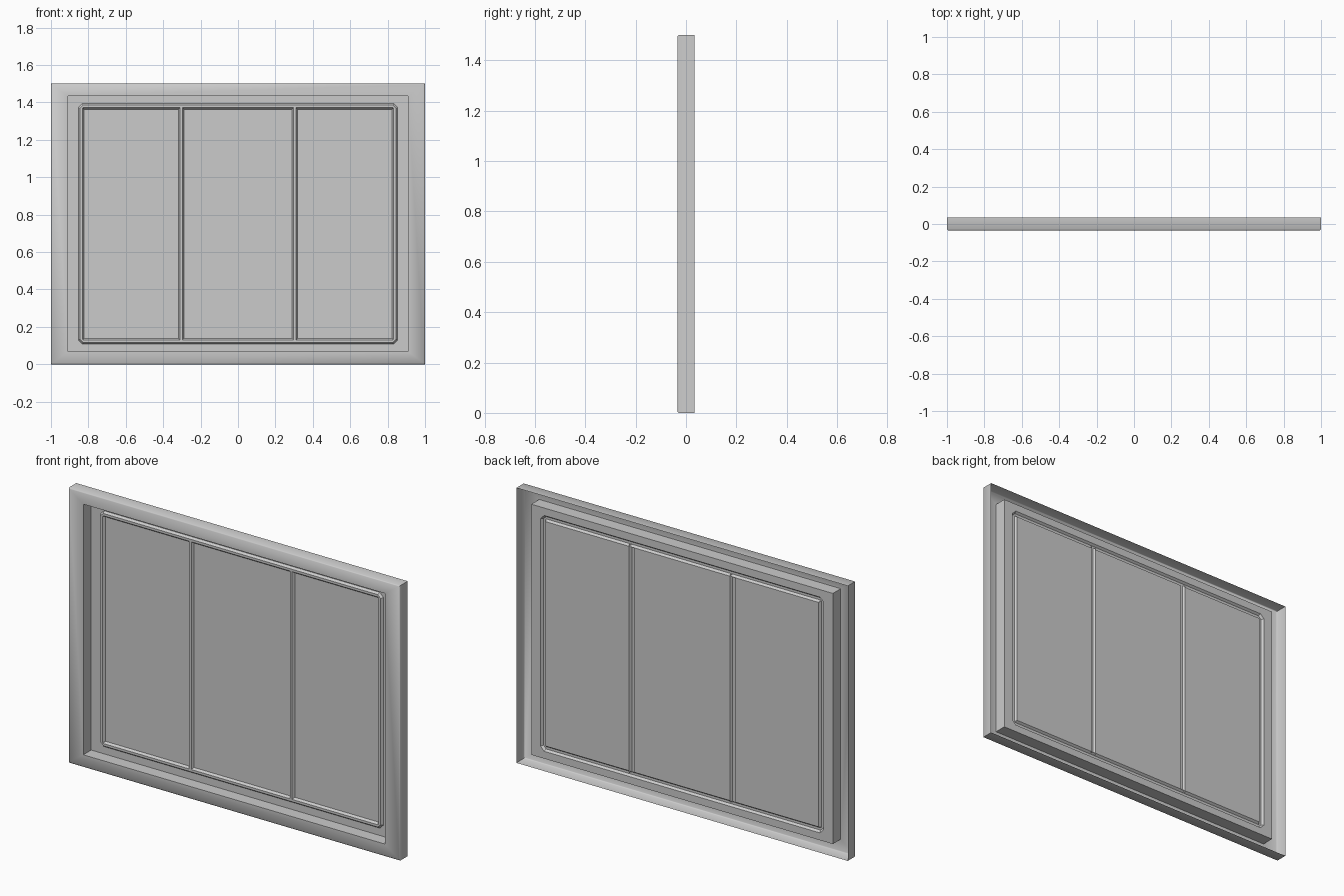
import bpy, bmesh, math

if "Cube" in bpy.data.objects:
    bpy.data.objects.remove(bpy.data.objects["Cube"])

BACK, FRONT = 0.034, -0.034      # depth of the hollow pressed shell
BEAD = BACK - 0.012              # crest of the raised beads
MULLION_X = 0.304


def finish(name, bm, smooth=None):
    bmesh.ops.remove_doubles(bm, verts=bm.verts, dist=1e-5)
    me = bpy.data.meshes.new(name)
    bm.to_mesh(me)
    bm.free()
    ob = bpy.data.objects.new(name, me)
    bpy.context.collection.objects.link(ob)
    if smooth:
        bpy.ops.object.select_all(action='DESELECT')
        ob.select_set(True)
        bpy.context.view_layer.objects.active = ob
        bpy.ops.object.shade_smooth_by_angle(angle=math.radians(smooth))
    return ob


def ring_sheet(name, loops, smooth=None):
    """Skin rectangular loops (half width, z low, z high, y, corner cut), outside to inside."""
    bm = bmesh.new()
    rows = []
    for w, lo, hi, y, c in loops:
        pts = [(-w + c, lo), (w - c, lo), (w, lo + c), (w, hi - c),
               (w - c, hi), (-w + c, hi), (-w, hi - c), (-w, lo + c)]
        rows.append([bm.verts.new((x, y, z)) for x, z in pts])
    for a, b in zip(rows, rows[1:]):
        for i in range(8):
            j = (i + 1) % 8
            bm.faces.new((a[i], a[j], b[j], b[i]))
    return finish(name, bm, smooth)


def strip_sheet(name, profile, lo, hi):
    """Extrude an open (x, y) profile upward."""
    bm = bmesh.new()
    rows = [[bm.verts.new((x, y, z)) for z in (lo, hi)] for x, y in profile]
    for a, b in zip(rows, rows[1:]):
        bm.faces.new((a[0], b[0], b[1], a[1]))
    return finish(name, bm)


# Outer frame: open at the back, softened front edge, deep inner wall
e = 0.005
ring_sheet("outer_frame", [
    (1.0, 0.0, 1.5, BACK, 0),
    (1.0, 0.0, 1.5, FRONT + e, 0),
    (1.0 - e, e, 1.5 - e, FRONT, 0),
    (0.91, 0.068, 1.435, FRONT, 0),
    (0.91, 0.068, 1.435, BACK, 0)], smooth=50)

# Flat border at the bottom of the recess
outer = (0.854, 0.108, 1.394, BACK, 0.022)
ring_sheet("panel_border", [(0.91, 0.068, 1.435, BACK, 0), outer])

# Raised bead around the panes, hollow behind
ring_sheet("rim_bead", [
    outer,
    (0.845, 0.117, 1.385, BEAD, 0.017),
    (0.832, 0.130, 1.372, BEAD, 0.004),
    (0.823, 0.139, 1.363, BACK, 0)])

# Dividing beads
for side, s in (("left", -1), ("right", 1)):
    c = s * MULLION_X
    strip_sheet(side + "_mullion",
                [(c - 0.015, BACK), (c - 0.007, BEAD), (c + 0.007, BEAD), (c + 0.015, BACK)],
                0.130, 1.372)

# Three panes between the beads
inner, outer_m = MULLION_X - 0.015, MULLION_X + 0.015
for name, x0, x1 in (("left_pane", -0.823, -outer_m),
                     ("middle_pane", -inner, inner),
                     ("right_pane", outer_m, 0.823)):
    strip_sheet(name, [(x0, BACK), (x1, BACK)], 0.139, 1.363)
